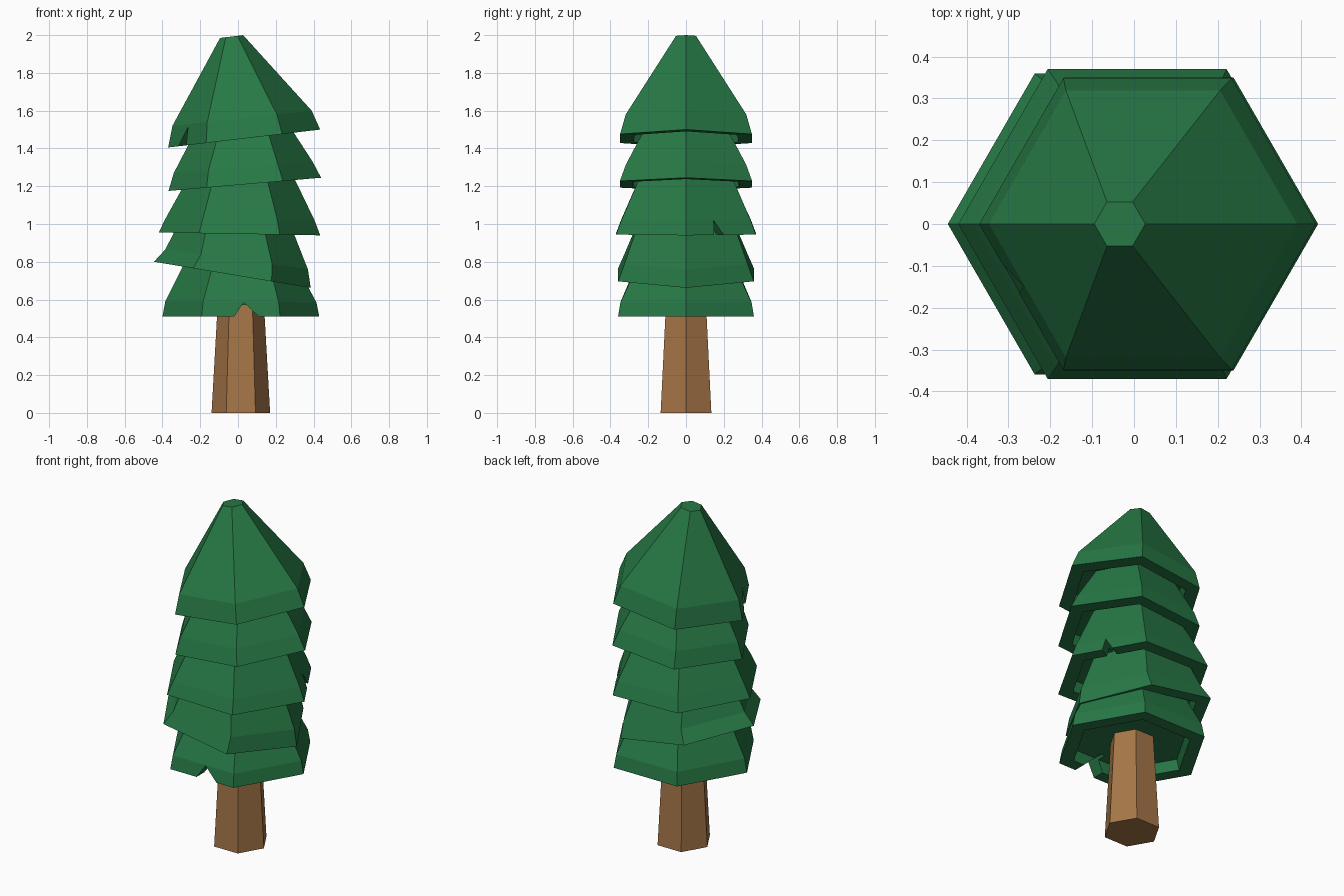
import bpy, bmesh, math
from mathutils import Vector

if "Cube" in bpy.data.objects:
    bpy.data.objects.remove(bpy.data.objects["Cube"])


def material(name, color):
    m = bpy.data.materials.new(name)
    m.diffuse_color = color
    m.use_nodes = True
    m.node_tree.nodes["Principled BSDF"].inputs["Base Color"].default_value = m.diffuse_color
    return m


green = material("needles", (0.02, 0.19, 0.06, 1))
brown = material("bark", (0.38, 0.18, 0.065, 1))


def ring(left, right, scale=1.0, lift=0.0):
    """Tilted hexagon spanning the (x, z) points left and right."""
    cx, cz = (left[0] + right[0]) / 2, (left[1] + right[1]) / 2 + lift
    r, tz = (right[0] - left[0]) / 2 * scale, (right[1] - left[1]) / 2 * scale
    return [Vector((cx + r * math.cos(a), r * math.sin(a), cz + tz * math.cos(a)))
            for a in (i * math.pi / 3 for i in range(6))]


def make_object(name, bm, mat):
    bmesh.ops.recalc_face_normals(bm, faces=bm.faces)
    me = bpy.data.meshes.new(name)
    bm.to_mesh(me)
    bm.free()
    if mat:
        me.materials.append(mat)
    ob = bpy.data.objects.new(name, me)
    bpy.context.collection.objects.link(ob)
    return ob


def loft(name, rings, mat=None):
    """Closed solid through a list of rings, capped at both ends."""
    bm = bmesh.new()
    rows = [[bm.verts.new(p) for p in r] for r in rings]
    n = len(rows[0])
    for a, b in zip(rows, rows[1:]):
        for i in range(n):
            j = (i + 1) % n
            bm.faces.new((a[i], a[j], b[j], b[i]))
    bm.faces.new(rows[0])
    bm.faces.new(rows[-1])
    return make_object(name, bm, mat)


def notch(ob, cx, degrees, profile):
    """Cut a wedge through the rim on the face pointing at the given angle."""
    a = math.radians(degrees)
    n = Vector((math.cos(a), math.sin(a), 0))
    t = Vector((-math.sin(a), math.cos(a), 0))
    rings = [[Vector((cx, 0, z)) + n * d + t * u for u, z in profile] for d in (0.22, 0.5)]
    cutter = loft("notch_cutter", rings)
    cutter.hide_render = True
    mod = ob.modifiers.new("notch", 'BOOLEAN')
    mod.operation, mod.solver, mod.object = 'DIFFERENCE', 'EXACT', cutter
    bpy.context.view_layer.objects.active = ob
    bpy.ops.object.modifier_apply(modifier=mod.name)
    bpy.data.objects.remove(cutter)


# Trunk
loft("trunk", [ring((-0.14, 0), (0.17, 0)), ring((-0.106, 0.6), (0.136, 0.6))], brown)

# Branch tiers: (left, right) of rim, shoulder and top
tiers = [
    [((-0.40, 0.51), (0.43, 0.51)), ((-0.385, 0.59), (0.415, 0.585)), ((-0.26, 0.84), (0.30, 0.80))],
    [((-0.445, 0.80), (0.385, 0.662)), ((-0.385, 0.865), (0.37, 0.76)), ((-0.29, 1.05), (0.26, 1.04))],
    [((-0.42, 0.955), (0.435, 0.94)), ((-0.383, 1.03), (0.405, 1.02)), ((-0.25, 1.27), (0.27, 1.30))],
    [((-0.368, 1.175), (0.44, 1.245)), ((-0.34, 1.27), (0.395, 1.33)), ((-0.21, 1.52), (0.265, 1.53))],
    [((-0.37, 1.405), (0.435, 1.50)), ((-0.347, 1.52), (0.39, 1.60)), ((-0.095, 1.985), (0.027, 2.0))],
]
obs = []
for i, (rim, shoulder, top) in enumerate(tiers):
    rings = [ring(*rim, 0.76, 0.06), ring(*rim, 0.8), ring(*rim), ring(*shoulder), ring(*top)]
    obs.append(loft(f"branch_tier_{i + 1}", rings, green))

# Notches chipped out of three rims
notch(obs[0], 0.015, 270, [(-0.075, 0.45), (0.159, 0.45), (0.015, 0.585)])
notch(obs[2], 0.0075, 30, [(-0.05, 0.88), (0.055, 0.88), (-0.03, 1.02)])
notch(obs[4], 0.032, 210, [(-0.12, 1.37), (-0.005, 1.37), (-0.02, 1.515)])
